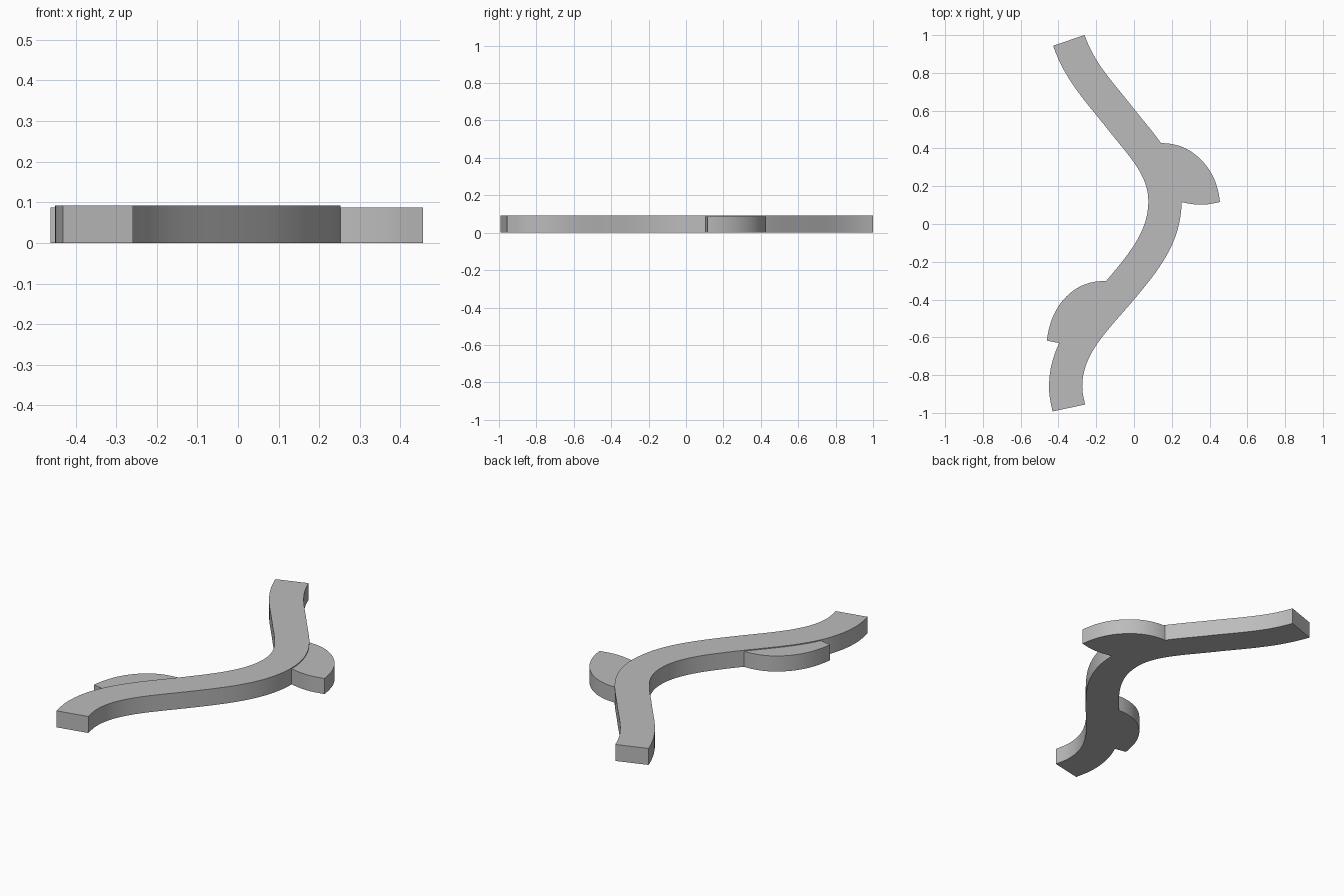
import bpy, bmesh, math
from mathutils import Vector
from mathutils.geometry import interpolate_bezier

cube = bpy.data.objects.get("Cube")
if cube:
    bpy.data.objects.remove(cube, do_unlink=True)

ROAD_HEIGHT, BAY_HEIGHT, HALF_WIDTH = 0.0925, 0.0875, 0.088

grey = bpy.data.materials.new("plain grey")
grey.use_nodes = True
colour = (0.5, 0.5, 0.5, 1)
grey.diffuse_color = colour
grey.node_tree.nodes["Principled BSDF"].inputs["Base Color"].default_value = colour


def smooth_path(knots, steps=16):
    """Curve through (x, y, heading in degrees) knots."""
    points = []
    for (x0, y0, a0), (x1, y1, a1) in zip(knots, knots[1:]):
        p, q = Vector((x0, y0, 0)), Vector((x1, y1, 0))
        reach = (q - p).length * 0.36
        d0, d1 = (Vector((math.cos(math.radians(a)), math.sin(math.radians(a)), 0))
                  for a in (a0, a1))
        part = interpolate_bezier(p, p + d0 * reach, q - d1 * reach, q, steps + 1)
        points += part[1:] if points else part
    return points


def slab(name, faces, height):
    """Extrude flat outline faces up from the ground."""
    bm = bmesh.new()
    for corners in faces:
        bm.faces.new([bm.verts.new(c) for c in corners])
    bmesh.ops.remove_doubles(bm, verts=bm.verts, dist=1e-5)
    ext = bmesh.ops.extrude_face_region(bm, geom=bm.faces[:], use_keep_orig=True)
    for v in ext["geom"]:
        if isinstance(v, bmesh.types.BMVert):
            v.co.z = height
    bmesh.ops.recalc_face_normals(bm, faces=bm.faces)
    mesh = bpy.data.meshes.new(name)
    bm.to_mesh(mesh)
    bm.free()
    mesh.materials.append(grey)
    obj = bpy.data.objects.new(name, mesh)
    bpy.context.collection.objects.link(obj)
    bpy.ops.object.select_all(action="DESELECT")
    obj.select_set(True)
    bpy.context.view_layer.objects.active = obj
    bpy.ops.object.shade_smooth_by_angle(angle=math.radians(30))


# Winding road ribbon, offset to both sides of its centre line
centre = smooth_path([(-0.345, 0.972, -71), (-0.07, 0.556, -52), (0.164, 0.12, -90),
                      (-0.067, -0.343, -130), (-0.362, -0.86, -90),
                      (-0.345, -0.974, -78)])
headings = [(b - a).normalized() for a, b in zip(centre, centre[1:])]
tangents = [(a + b).normalized() for a, b in
            zip(headings[:1] + headings, headings + headings[-1:])]
tangents[0] = Vector((math.cos(math.radians(-71)), math.sin(math.radians(-71)), 0))
tangents[-1] = Vector((math.cos(math.radians(-78)), math.sin(math.radians(-78)), 0))
sides = [Vector((t.y, -t.x, 0)) * HALF_WIDTH for t in tangents]
edge_a = [c + s for c, s in zip(centre, sides)]
edge_b = [c - s for c, s in zip(centre, sides)]
slab("winding_road", [(edge_a[i], edge_a[i + 1], edge_b[i + 1], edge_b[i])
                      for i in range(len(centre) - 1)], ROAD_HEIGHT)

# Rounded side bay on the left of the bend
outer = smooth_path([(0.145, 0.428, 0), (0.345, 0.35, -43), (0.455, 0.116, -84)])
lower = smooth_path([(0.455, 0.116, 190), (0.36, 0.102, 180), (0.25, 0.116, 168)], 8)
slab("left_bay", [outer + lower[1:] + [Vector((0.17, 0.13, 0)), Vector((0.1, 0.37, 0))]],
     BAY_HEIGHT)

# Rounded side bay near the front on the right
outer = smooth_path([(-0.15, -0.302, 179), (-0.345, -0.372, 222), (-0.462, -0.617, 262)])
slab("right_bay", [outer + [Vector((-0.39, -0.632, 0)), Vector((-0.32, -0.63, 0)),
                            Vector((-0.12, -0.36, 0))]], BAY_HEIGHT)
